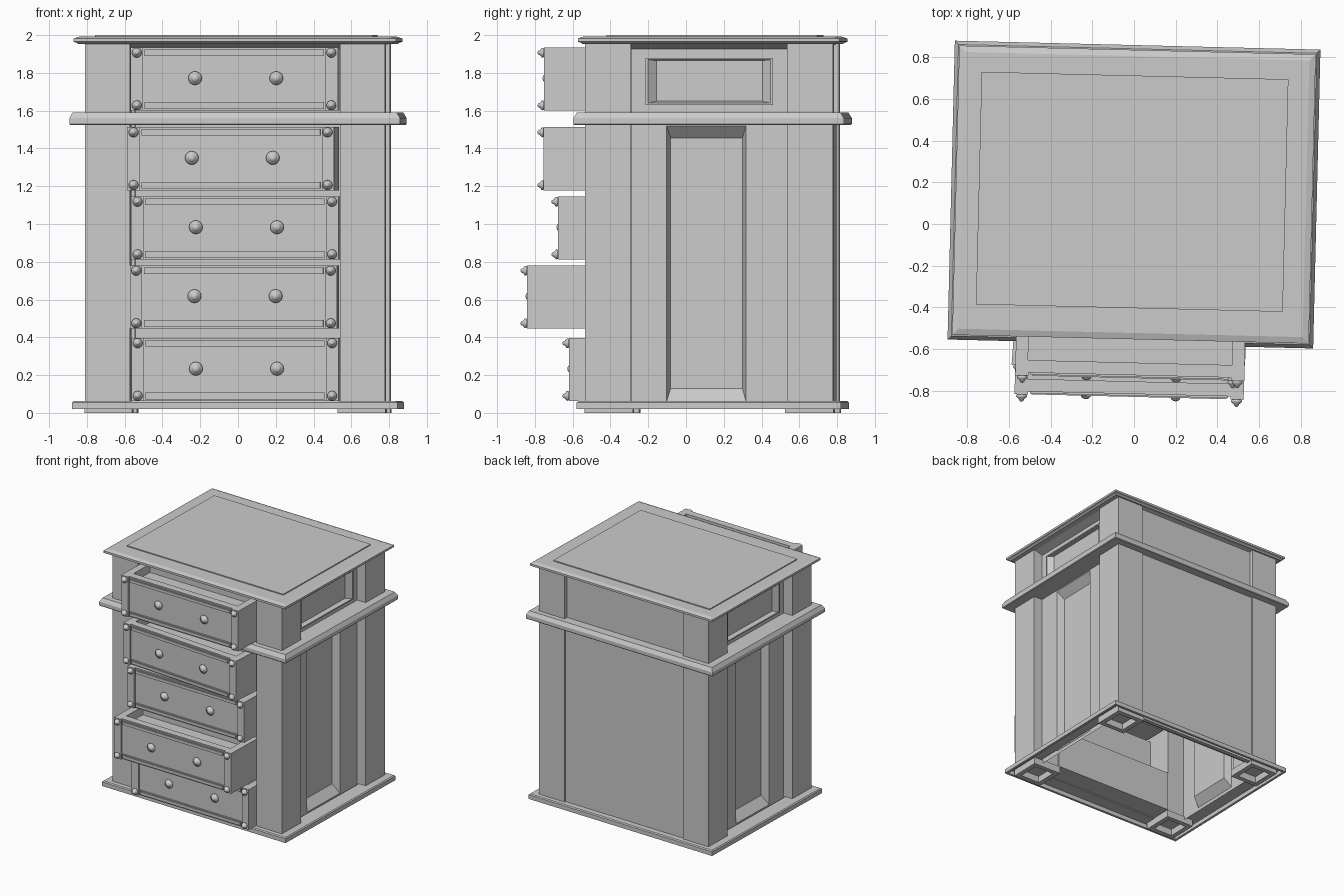
import bpy, bmesh
from math import radians, cos, sin, pi
from mathutils import Matrix, Vector

if "Cube" in bpy.data.objects:
    bpy.data.objects.remove(bpy.data.objects["Cube"])

# The whole cabinet stands slightly turned about z
ROOT = Matrix.Translation((0.0, 0.141, 0)) @ Matrix.Rotation(radians(-1.4), 4, 'Z')


def finish(name, verts, faces, mat=ROOT, smooth=False):
    me = bpy.data.meshes.new(name)
    me.from_pydata([mat @ Vector(v) for v in verts], [], faces)
    bm = bmesh.new()
    bm.from_mesh(me)
    bmesh.ops.recalc_face_normals(bm, faces=bm.faces)
    bm.to_mesh(me)
    bm.free()
    ob = bpy.data.objects.new(name, me)
    bpy.context.collection.objects.link(ob)
    if smooth:
        me.polygons.foreach_set("use_smooth", [True] * len(me.polygons))
    return ob


def skin(loops, n, caps=True, closed=False):
    """Faces joining successive n-sided loops."""
    faces = []
    for a in range(loops if closed else loops - 1):
        b = (a + 1) % loops
        faces += [(a*n + i, a*n + (i+1) % n, b*n + (i+1) % n, b*n + i) for i in range(n)]
    if caps:
        faces += [tuple(range(n)), tuple(range((loops-1)*n, loops*n))]
    return faces


def moulding(name, hw, hd, profile, cx=0, cy=0, ring=False, mat=ROOT):
    """Rectangular loft; profile is a list of (inset, z)."""
    verts = [(cx + sx*(hw-i), cy + sy*(hd-i), z) for i, z in profile
             for sx, sy in ((-1, -1), (1, -1), (1, 1), (-1, 1))]
    return finish(name, verts, skin(len(profile), 4, not ring, ring), mat)


def box(name, x0, x1, y0, y1, z0, z1, mat=ROOT):
    return moulding(name, (x1-x0)/2, (y1-y0)/2, [(0, z0), (0, z1)],
                    (x0+x1)/2, (y0+y1)/2, mat=mat)


def side_panel(name, s, rects):
    """Stepped wall panel; rects are (y0, y1, z0, z1, x), outside to inside."""
    verts = [(s*x, y, z) for y0, y1, z0, z1, x in rects
             for y, z in ((y0, z0), (y1, z0), (y1, z1), (y0, z1))]
    k = 4 * (len(rects) - 1)
    return finish(name, verts, skin(len(rects), 4, False) + [(k, k+1, k+2, k+3)])


def knob(name, x, y, z, profile, mat, n=16):
    """Turned knob pointing to -y; profile is (radius, distance out)."""
    verts = [(x + r*cos(2*pi*i/n), y - d, z + r*sin(2*pi*i/n))
             for r, d in profile for i in range(n)]
    return finish(name, verts, skin(len(profile), n), mat, True)


# Corner posts and hollow feet
for sx in (-1, 1):
    for sy in (-1, 1):
        moulding("corner_post", 0.12, 0.122, [(0, 0.055), (0, 1.955)], sx*0.675, sy*0.534)
        moulding("foot", 0.127, 0.129, [(0.04, 0.055), (0.04, 0), (0, 0), (0, 0.06)],
                 sx*0.671, sy*0.531)

# Base, waist and top mouldings
moulding("base_moulding", 0.862, 0.70,
         [(0, 0.02), (0, 0.055), (0.008, 0.062), (0.13, 0.062), (0.13, 0.055),
          (0.02, 0.055), (0.02, 0.02)], ring=True)
moulding("waist_moulding", 0.876, 0.716,
         [(0.004, 1.525), (0, 1.53), (0, 1.56), (0.018, 1.59), (0.16, 1.59), (0.16, 1.525)],
         ring=True)
moulding("cornice", 0.79, 0.65, [(0.08, 1.926), (0, 1.955)])
moulding("top_slab", 0.854, 0.693,
         [(0.025, 1.952), (0.015, 1.96), (0, 1.965), (0, 1.982), (0.03, 1.992)])
moulding("top_inset", 0.735, 0.557, [(0, 1.985), (0, 2.0)], -0.009, 0.013)

# Side walls with a tall sunk panel below and a framed panel above
for s in (-1, 1):
    side_panel("side_panel_lower", s, [(-0.415, 0.415, 0.03, 1.53, 0.714),
                                       (-0.226, 0.194, 0.06, 1.518, 0.714),
                                       (-0.206, 0.174, 0.13, 1.455, 0.655)])
    side_panel("side_panel_upper", s, [(-0.415, 0.415, 1.58, 1.955, 0.714),
                                       (-0.337, 0.337, 1.63, 1.88, 0.714),
                                       (-0.337, 0.337, 1.63, 1.88, 0.735),
                                       (-0.325, 0.325, 1.64, 1.87, 0.735),
                                       (-0.28, 0.28, 1.65, 1.865, 0.70)])

# Back boards
box("back_board_lower", -0.56, 0.56, 0.61, 0.645, 0.03, 1.53)
box("back_board_upper", -0.56, 0.56, 0.59, 0.625, 1.585, 1.955)

STUD = [(0.022, 0), (0.026, 0.006), (0.025, 0.012), (0.013, 0.022), (0.009, 0.031), (0.003, 0.035)]
PULL = [(0.02, 0), (0.036, 0.004), (0.036, 0.009), (0.024, 0.014), (0.02, 0.022),
        (0.012, 0.028), (0.003, 0.03)]


def drawer(x, y, z, turn):
    """Shallow-tray drawer; local origin is the bottom middle of its front."""
    m = ROOT @ Matrix.Translation((x, y, z)) @ Matrix.Rotation(radians(turn), 4, 'Z')
    h, hw, dep = 0.335, 0.549, 0.33
    moulding("drawer_box", hw, dep/2, [(0, 0), (0, h), (0.06, h), (0.06, h - 0.07)],
             0, 0.015 + dep/2, mat=m)
    for s in (-1, 1):
        a, b = sorted((s*0.485, s*hw))
        box("drawer_stile", a, b, 0, 0.03, 0, h, m)
        knob("drawer_pull", s*0.215 + 0.008, 0.015, 0.172, PULL, m)
        for kz in (0.028, h - 0.028):
            knob("corner_stud", s*0.515, 0, kz, STUD, m)
    for z0 in (0.01, h - 0.045):
        moulding("drawer_bead", 0.475, 0.012, [(0, z0), (0, z0 + 0.035)], 0, 0.018, mat=m)
        moulding("drawer_bead_core", 0.468, 0.008, [(0, z0 + 0.008), (0, z0 + 0.027)],
                 0, 0.009, mat=m)


# Five drawers, each pulled out by a different amount
for spec in ((0.001, -0.88, 1.60, 0), (-0.018, -0.856, 1.178, -2.8), (0.003, -0.806, 0.811, 0),
             (0.0, -0.97, 0.446, 0), (0.002, -0.748, 0.062, 0)):
    drawer(*spec)
